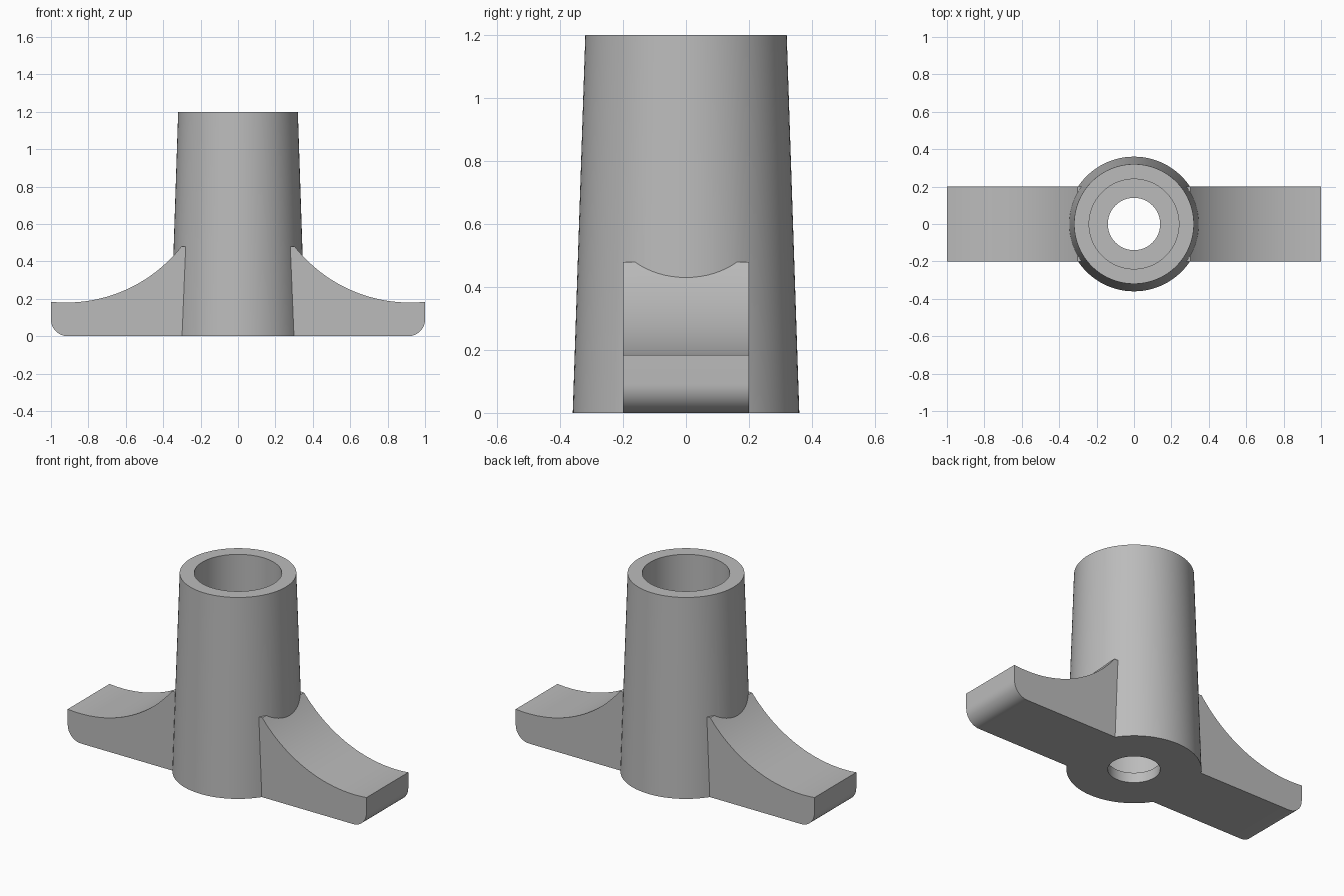
import bpy, bmesh, math

cube = bpy.data.objects.get("Cube")
if cube:
    bpy.data.objects.remove(cube, do_unlink=True)

grey = bpy.data.materials.new("plain grey")
grey.use_nodes = True
GREY = (0.5, 0.5, 0.5, 1)
grey.diffuse_color = GREY
grey.node_tree.nodes["Principled BSDF"].inputs["Base Color"].default_value = GREY


def make_object(name, bm):
    bmesh.ops.recalc_face_normals(bm, faces=bm.faces)
    mesh = bpy.data.meshes.new(name)
    bm.to_mesh(mesh)
    bm.free()
    mesh.materials.append(grey)
    obj = bpy.data.objects.new(name, mesh)
    bpy.context.collection.objects.link(obj)
    return obj


def lathe(name, profile, sides=96):
    """Spin a closed (radius, z) profile around the z axis."""
    bm = bmesh.new()
    rings = []
    for r, z in profile:
        rings.append([bm.verts.new((r * math.cos(a), r * math.sin(a), z))
                      for a in (math.tau * i / sides for i in range(sides))])
    for low, high in zip(rings, rings[1:] + rings[:1]):
        for i in range(sides):
            j = (i + 1) % sides
            bm.faces.new((low[i], low[j], high[j], high[i]))
    return make_object(name, bm)


def arc(cx, cz, r, start, end, steps):
    return [(cx + r * math.cos(a), cz + r * math.sin(a))
            for a in (start + (end - start) * i / steps for i in range(steps + 1))]


def wing(name, side):
    """Extrude the swept side profile across the wing's width."""
    cx, r, low = 0.92, 0.785, 0.18
    cz, top, root = low + r, 0.48, 0.26
    begin = math.pi + math.asin((cz - top) / r)
    finish = 1.5 * math.pi + math.asin((1 - cx) / r)
    profile = [(root, 0), (root, top)]
    profile += arc(cx, cz, r, begin, finish, 32)
    profile += arc(0.91, 0.09, 0.09, 0, -math.pi / 2, 12)
    bm = bmesh.new()
    face = bm.faces.new([bm.verts.new((side * x, -0.2, z)) for x, z in profile])
    out = bmesh.ops.extrude_face_region(bm, geom=[face])
    moved = [v for v in out["geom"] if isinstance(v, bmesh.types.BMVert)]
    bmesh.ops.translate(bm, verts=moved, vec=(0, 0.4, 0))
    return make_object(name, bm)


# Tapered hub with a wide socket above a narrow bolt hole
hub = lathe("hub", [(0.36, 0), (0.32, 1.2), (0.24, 1.2),
                    (0.24, 0.06), (0.14, 0.06), (0.14, 0)])

# Two swept wings, joined into the hub
wings = [wing("left_wing", 1), wing("right_wing", -1)]
bpy.context.view_layer.objects.active = hub
for part in wings:
    mod = hub.modifiers.new("join", "BOOLEAN")
    mod.operation = "UNION"
    mod.solver = "EXACT"
    mod.object = part
    bpy.ops.object.modifier_apply(modifier=mod.name)
    bpy.data.objects.remove(part, do_unlink=True)

# Smooth curved walls with crisp rims
bpy.ops.object.select_all(action="DESELECT")
hub.select_set(True)
bpy.ops.object.shade_smooth_by_angle(angle=math.radians(30))
hub.name = "winged_hub"
